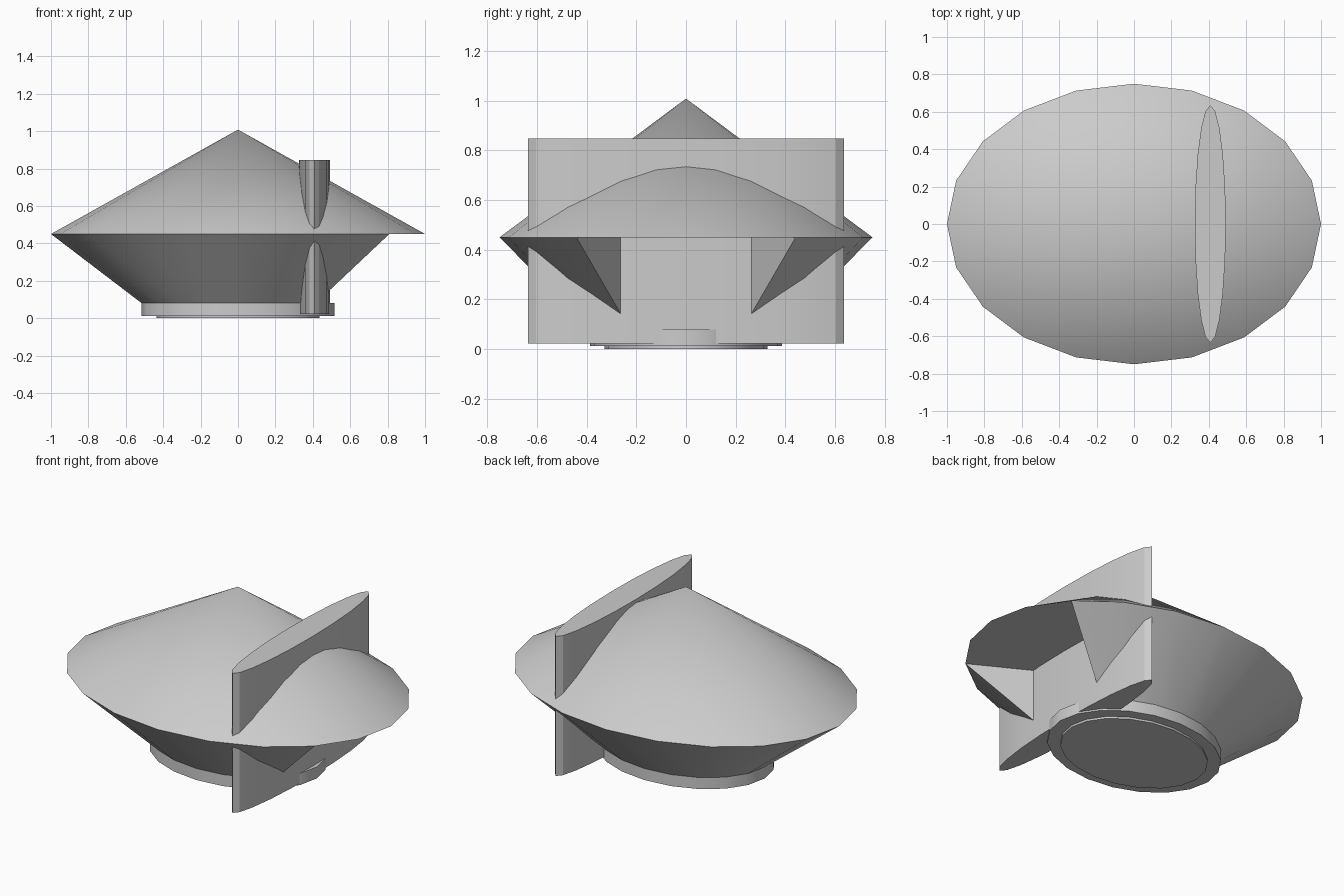
import bpy, bmesh, math

if "Cube" in bpy.data.objects:
    bpy.data.objects.remove(bpy.data.objects["Cube"])

SIDES = 20
RY = 0.75  # hull is squashed along y


def finish(bm, name):
    bmesh.ops.remove_doubles(bm, verts=bm.verts, dist=1e-5)
    bmesh.ops.recalc_face_normals(bm, faces=bm.faces)
    mesh = bpy.data.meshes.new(name)
    bm.to_mesh(mesh)
    bm.free()
    ob = bpy.data.objects.new(name, mesh)
    bpy.context.collection.objects.link(ob)
    bpy.ops.object.select_all(action='DESELECT')
    ob.select_set(True)
    bpy.context.view_layer.objects.active = ob
    bpy.ops.object.shade_smooth_by_angle(angle=math.radians(25))
    return ob


def ring_point(i, r, z):
    a = 2 * math.pi * i / SIDES
    return (r * math.cos(a), r * RY * math.sin(a), z)


def add_face(bm, points):
    unique = list(dict.fromkeys(points))
    bm.faces.new([bm.verts.new(p) for p in unique])


def sweep(bm, profile, i):
    # one sector of a revolved profile
    for (r0, z0), (r1, z1) in zip(profile, profile[1:]):
        add_face(bm, [ring_point(i, r0, z0), ring_point(i + 1, r0, z0),
                      ring_point(i + 1, r1, z1), ring_point(i, r1, z1)])


# Hull: wide cone above, tapered bowl below, stepped foot
roof = [(0, 1.008), (1, 0.45)]
bowl = [(1, 0.45), (0.515, 0.08)]
foot = [(0.515, 0.08), (0.515, 0.012), (0.437, 0.012), (0.437, 0), (0, 0)]
recess = [(1, 0.45), (0.45, 0.45), (0.45, 0.08), (0.515, 0.08)]

bm = bmesh.new()
for i in range(-SIDES // 2, SIDES // 2):
    opening = -2 <= i < 2
    sweep(bm, roof, i)
    sweep(bm, recess if opening else bowl, i)
    sweep(bm, foot, i)
# Radial side walls of the opening in the bowl
for i in (-2, 2):
    add_face(bm, [ring_point(i, r, z) for r, z in recess])
finish(bm, "hull")

# Fin: thin upright elliptical blade passing through the hull
bm = bmesh.new()
bmesh.ops.create_cone(bm, cap_ends=True, segments=SIDES, radius1=1, radius2=1, depth=1)
bmesh.ops.scale(bm, vec=(0.083, 0.635, 0.825), verts=bm.verts)
bmesh.ops.translate(bm, vec=(0.408, 0, 0.4345), verts=bm.verts)
finish(bm, "fin")
